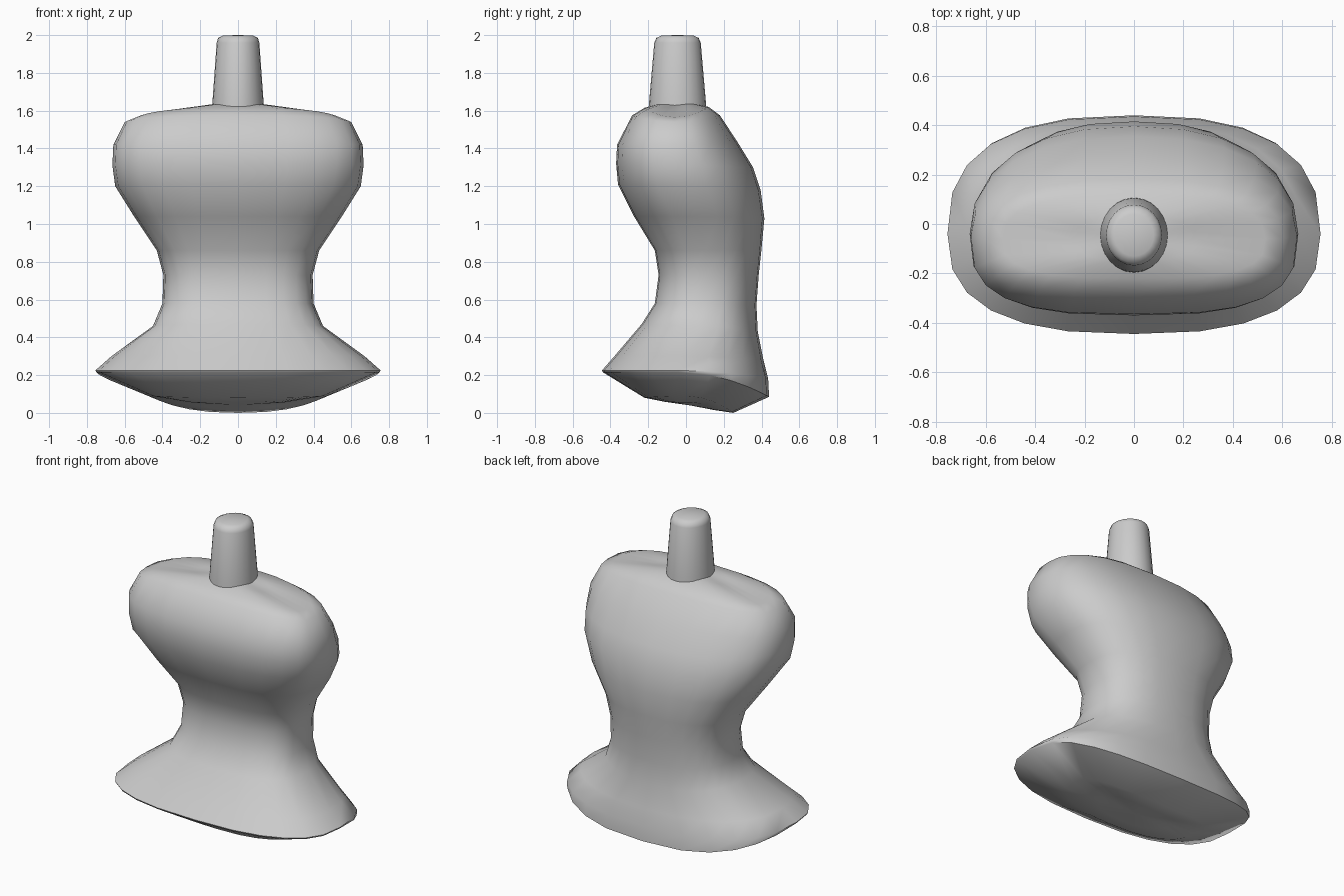
import bpy, bmesh, math

SEG = 24


def ring(hw, front, side, back, nf=2.5, nb=2.4, sag=0.0):
    """Closed super-ellipse; front, side and back are (y, z) positions."""
    pts = []
    for i in range(SEG):
        a = 2 * math.pi * i / SEG
        c, s = math.cos(a), math.sin(a)
        n, end = (nb, back) if s >= 0 else (nf, front)
        u = math.copysign(abs(c) ** (2 / n), c) if abs(c) > 1e-6 else 0.0
        t = abs(s) ** (2 / n) if abs(s) > 1e-6 else 0.0
        y = side[0] + (end[0] - side[0]) * t
        z = side[1] + (end[1] - side[1]) * t * t
        pts.append((hw * u, y, z - sag * u * u * t))
    return pts


def loft(name, rings, bottom=None, top=None, angle=60):
    """Skin the rings and close each end with a fan to a centre point."""
    bm = bmesh.new()
    rows = [[bm.verts.new(p) for p in r] for r in rings]
    for a, b in zip(rows, rows[1:]):
        for i in range(SEG):
            j = (i + 1) % SEG
            bm.faces.new((a[i], a[j], b[j], b[i]))
    for row, tip in ((rows[0], bottom), (rows[-1], top)):
        if tip:
            v = bm.verts.new(tip)
            for i in range(SEG):
                bm.faces.new((row[i], row[(i + 1) % SEG], v))
    bmesh.ops.recalc_face_normals(bm, faces=bm.faces)
    me = bpy.data.meshes.new(name)
    bm.to_mesh(me)
    bm.free()
    ob = bpy.data.objects.new(name, me)
    bpy.context.collection.objects.link(ob)
    bpy.ops.object.select_all(action='DESELECT')
    ob.select_set(True)
    bpy.context.view_layer.objects.active = ob
    bpy.ops.object.shade_smooth_by_angle(angle=math.radians(angle))
    return ob


# Torso: underside, hip rim, waist, chest, shoulders
torso = [
    ring(0.25, (-0.12, 0.06), (0.03, 0.055), (0.15, 0.015)),
    ring(0.46, (-0.22, 0.08), (0.00, 0.09), (0.25, 0.0)),
    ring(0.75, (-0.44, 0.215), (-0.04, 0.215), (0.44, 0.085), 2.6, 2.6),
    ring(0.755, (-0.445, 0.225), (-0.04, 0.225), (0.435, 0.18), 2.6, 2.6),
    ring(0.67, (-0.375, 0.305), (-0.02, 0.30), (0.41, 0.28)),
    ring(0.45, (-0.235, 0.47), (0.07, 0.46), (0.38, 0.43), 2.8),
    ring(0.40, (-0.165, 0.58), (0.10, 0.58), (0.373, 0.57), 2.8),
    ring(0.395, (-0.145, 0.73), (0.11, 0.73), (0.385, 0.73), 2.8),
    ring(0.43, (-0.165, 0.86), (0.10, 0.86), (0.40, 0.87), 2.8),
    ring(0.55, (-0.275, 1.04), (0.05, 1.04), (0.415, 1.03), 2.8),
    ring(0.65, (-0.36, 1.21), (-0.02, 1.20), (0.395, 1.18), 2.8, 2.3),
    ring(0.665, (-0.37, 1.32), (-0.04, 1.31), (0.355, 1.30), 2.9, 2.3),
    ring(0.66, (-0.365, 1.42), (-0.05, 1.42), (0.275, 1.43), 3.0, 2.3),
    ring(0.60, (-0.285, 1.575), (-0.06, 1.54), (0.18, 1.575), 3.0, 2.5),
    ring(0.53, (-0.22, 1.615), (-0.06, 1.565), (0.12, 1.62), 3.0, 2.6),
    ring(0.25, (-0.15, 1.635), (-0.06, 1.61), (0.03, 1.64)),
]
loft("torso", torso, (0, 0.02, 0.04), (0, -0.06, 1.65))

# Neck post: tapered oval with a rounded top edge
neck = [ring(rx, (-0.045 - ry, z), (-0.045, z), (-0.045 + ry, z), 2, 2)
        for rx, ry, z in ((0.14, 0.153, 1.58), (0.135, 0.15, 1.65),
                          (0.113, 0.123, 1.96), (0.105, 0.112, 1.985),
                          (0.08, 0.085, 1.998))]
loft("neck_post", neck, (0, -0.045, 1.58), (0, -0.045, 2.0))
